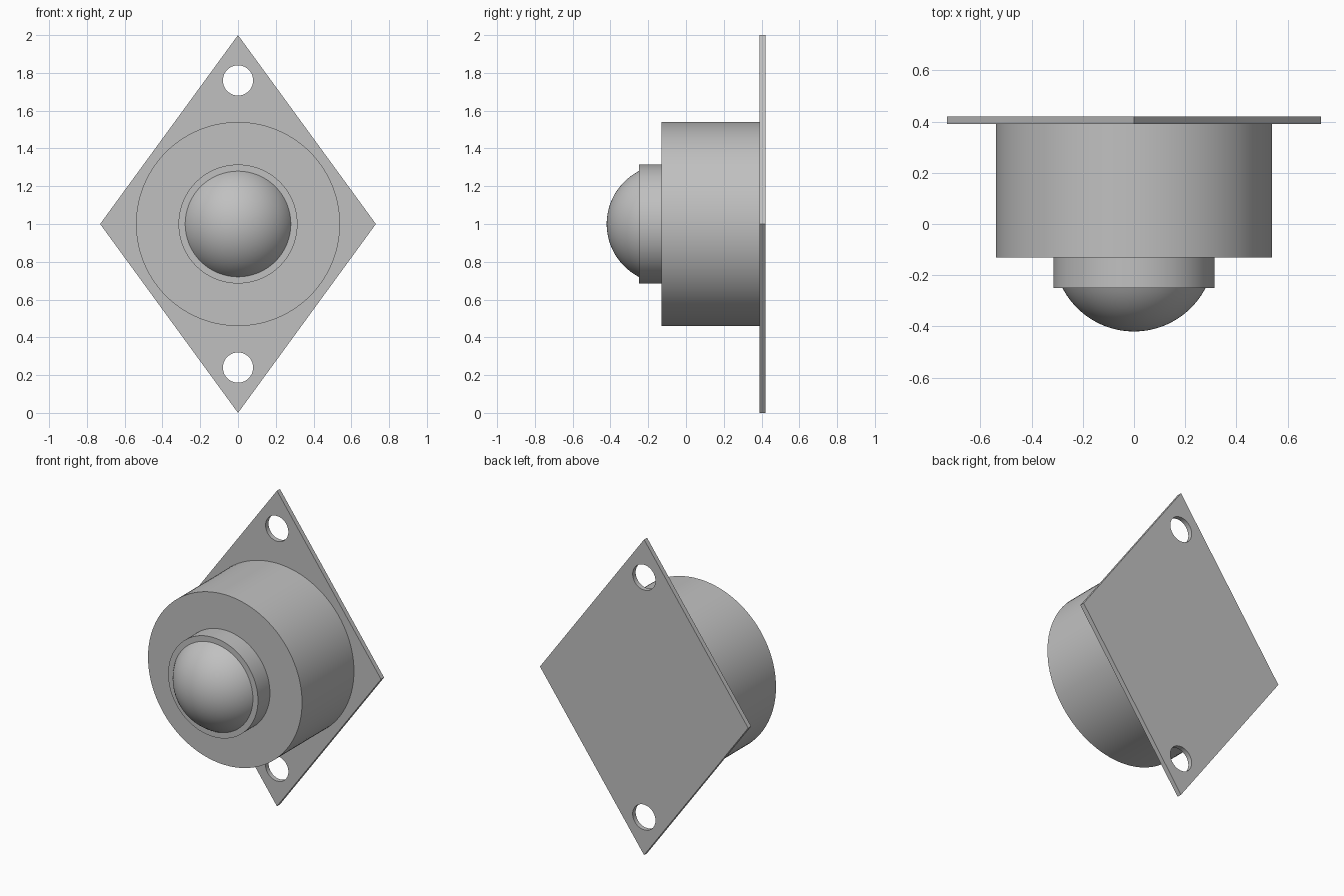
import bpy
import bmesh
from math import sin, cos, asin, tau, radians
from mathutils import Matrix, Vector

SEGMENTS = 96
AXIS_Z = 1.0          # height of the turning axis
PLATE_FRONT, PLATE_BACK = 0.39, 0.42

cube = bpy.data.objects.get("Cube")
if cube:
    bpy.data.objects.remove(cube, do_unlink=True)

# Single plain grey finish
grey = bpy.data.materials.new("plain_grey")
grey.use_nodes = True
colour = (0.53, 0.53, 0.53, 1.0)
grey.diffuse_color = colour
grey.node_tree.nodes["Principled BSDF"].inputs["Base Color"].default_value = colour


def finish(name, bm):
    """Turn a bmesh into a named, shaded object."""
    bmesh.ops.remove_doubles(bm, verts=bm.verts, dist=1e-5)
    bmesh.ops.recalc_face_normals(bm, faces=bm.faces)
    mesh = bpy.data.meshes.new(name)
    bm.to_mesh(mesh)
    bm.free()
    mesh.materials.append(grey)
    obj = bpy.data.objects.new(name, mesh)
    bpy.context.collection.objects.link(obj)
    return obj


def smooth(obj):
    bpy.ops.object.select_all(action='DESELECT')
    obj.select_set(True)
    bpy.context.view_layer.objects.active = obj
    bpy.ops.object.shade_smooth_by_angle(angle=radians(30))


def lathe(name, profile):
    """Spin (radius, y) points about the front-to-back axis."""
    bm = bmesh.new()
    verts = [bm.verts.new((r, y, AXIS_Z)) for r, y in profile]
    edges = [bm.edges.new(pair) for pair in zip(verts, verts[1:])]
    bmesh.ops.spin(bm, geom=verts + edges, cent=(0, 0, AXIS_Z), axis=(0, 1, 0),
                   angle=tau, steps=SEGMENTS, use_merge=False)
    obj = finish(name, bm)
    smooth(obj)
    return obj


# Diamond mounting plate
bm = bmesh.new()
corners = [(0, 0), (0.73, 1), (0, 2), (-0.73, 1)]
face = bm.faces.new([bm.verts.new((x, PLATE_FRONT, z)) for x, z in corners])
out = bmesh.ops.extrude_face_region(bm, geom=[face])
bmesh.ops.translate(bm, vec=(0, PLATE_BACK - PLATE_FRONT, 0),
                    verts=[v for v in out["geom"] if isinstance(v, bmesh.types.BMVert)])
plate = finish("mounting_plate", bm)

# Screw holes at the top and bottom tips
bm = bmesh.new()
for z in (AXIS_Z - 0.76, AXIS_Z + 0.76):
    bmesh.ops.create_cone(bm, cap_ends=True, segments=48, radius1=0.08, radius2=0.08, depth=0.2,
                          matrix=Matrix.Translation(Vector((0, 0.405, z)))
                          @ Matrix.Rotation(radians(90), 4, 'X'))
cutter = finish("hole_cutter", bm)
cutter.hide_render = True
cut = plate.modifiers.new("screw_holes", 'BOOLEAN')
cut.operation = 'DIFFERENCE'
cut.solver = 'EXACT'
cut.object = cutter
bpy.context.view_layer.objects.active = plate
bpy.ops.object.modifier_apply(modifier=cut.name)
bpy.data.objects.remove(cutter, do_unlink=True)
smooth(plate)

# Round housing and the collar that holds the ball
lathe("housing", [(0, PLATE_FRONT), (0.54, PLATE_FRONT), (0.54, -0.13), (0, -0.13)])
lathe("collar", [(0, -0.13), (0.315, -0.13), (0.315, -0.25), (0, -0.25)])

# Exposed dome of the ball
BALL_R, RIM_R, TIP = 0.315, 0.28, -0.42
rim_angle = asin(RIM_R / BALL_R)
steps = 20
dome = [(BALL_R * sin(rim_angle * i / steps),
         TIP + BALL_R * (1 - cos(rim_angle * i / steps))) for i in range(steps + 1)]
lathe("ball", dome + [(0, dome[-1][1])])
